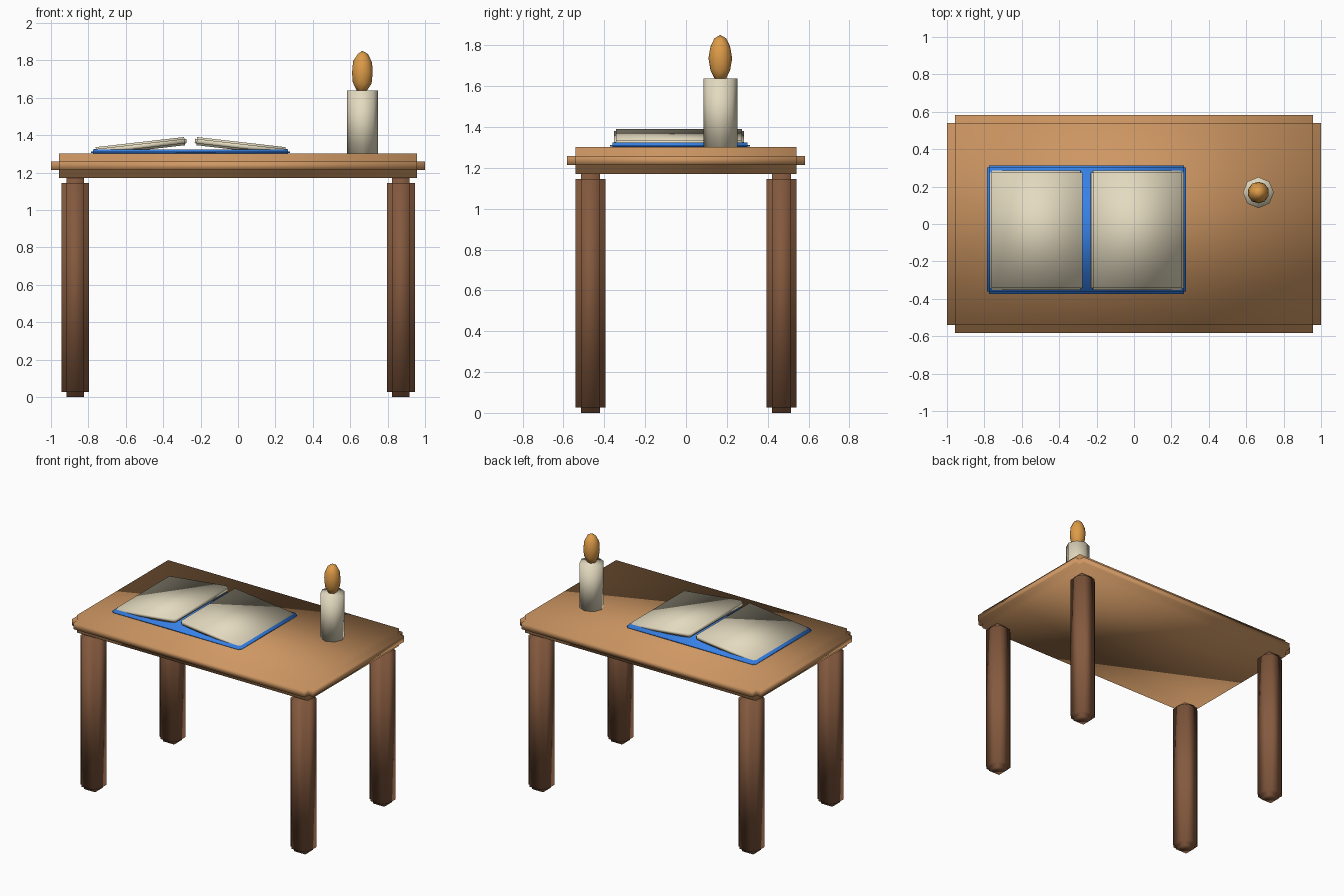
import bpy, bmesh, math
from mathutils import Matrix, Vector

if "Cube" in bpy.data.objects:
    bpy.data.objects.remove(bpy.data.objects["Cube"], do_unlink=True)


def material(name, rgb):
    m = bpy.data.materials.new(name)
    m.use_nodes = True
    m.diffuse_color = (*rgb, 1)
    m.node_tree.nodes["Principled BSDF"].inputs["Base Color"].default_value = (*rgb, 1)
    return m


light_wood = material("light wood", (0.62, 0.31, 0.125))
dark_wood = material("dark wood", (0.23, 0.10, 0.048))
cream = material("cream", (0.77, 0.70, 0.52))
blue = material("blue", (0.038, 0.22, 0.80))
amber = material("amber", (0.73, 0.33, 0.065))


def finish(name, bm, mat, location, tilt=0):
    bmesh.ops.recalc_face_normals(bm, faces=bm.faces)
    for f in bm.faces:
        f.smooth = True
    mesh = bpy.data.meshes.new(name)
    bm.to_mesh(mesh)
    bm.free()
    mesh.materials.append(mat)
    ob = bpy.data.objects.new(name, mesh)
    ob.location = location
    ob.rotation_euler.y = tilt
    bpy.context.collection.objects.link(ob)
    return ob


def notched_box(name, mat, center, half, step, tilt=0):
    """Box whose edges are cut in by a square step: a core with every side pushed out."""
    bm = bmesh.new()
    core = [2 * (h - step) for h in half]
    bmesh.ops.create_cube(bm, size=1, matrix=Matrix.Diagonal((*core, 1)))
    bm.normal_update()
    for f in bmesh.ops.extrude_discrete_faces(bm, faces=bm.faces[:])["faces"]:
        f.normal_update()
        bmesh.ops.translate(bm, verts=f.verts[:], vec=f.normal * step)
    return finish(name, bm, mat, center, tilt)


# Table
notched_box("table_top", light_wood, (0, 0, 1.236), (1, 0.582, 0.065), 0.042)
for x_name, sx in (("right", -1), ("left", 1)):
    for y_name, sy in (("front", -1), ("back", 1)):
        notched_box(f"{y_name}_{x_name}_leg", dark_wood, (sx * 0.871, sy * 0.468, 0.586),
                    (0.074, 0.074, 0.586), 0.027)

# Open book: flat cover and two tilted page blocks
notched_box("book_cover", blue, (-0.254, -0.03, 1.308), (0.533, 0.343, 0.016), 0.012)
for side, s in (("right", -1), ("left", 1)):
    notched_box(f"{side}_pages", cream, (-0.253 + s * 0.269, -0.034, 1.341),
                (0.248, 0.319, 0.022), 0.01, s * math.radians(6.5))

# Candle
bm = bmesh.new()
bmesh.ops.create_cone(bm, cap_ends=True, segments=8, radius1=0.083, radius2=0.083, depth=0.337)
finish("candle", bm, cream, (0.665, 0.168, 1.469))

# Flame
bm = bmesh.new()
bmesh.ops.create_icosphere(bm, subdivisions=2, radius=1,
                           matrix=Matrix.Diagonal((0.058, 0.058, 0.115, 1)))
finish("flame", bm, amber, (0.665, 0.168, 1.736))
